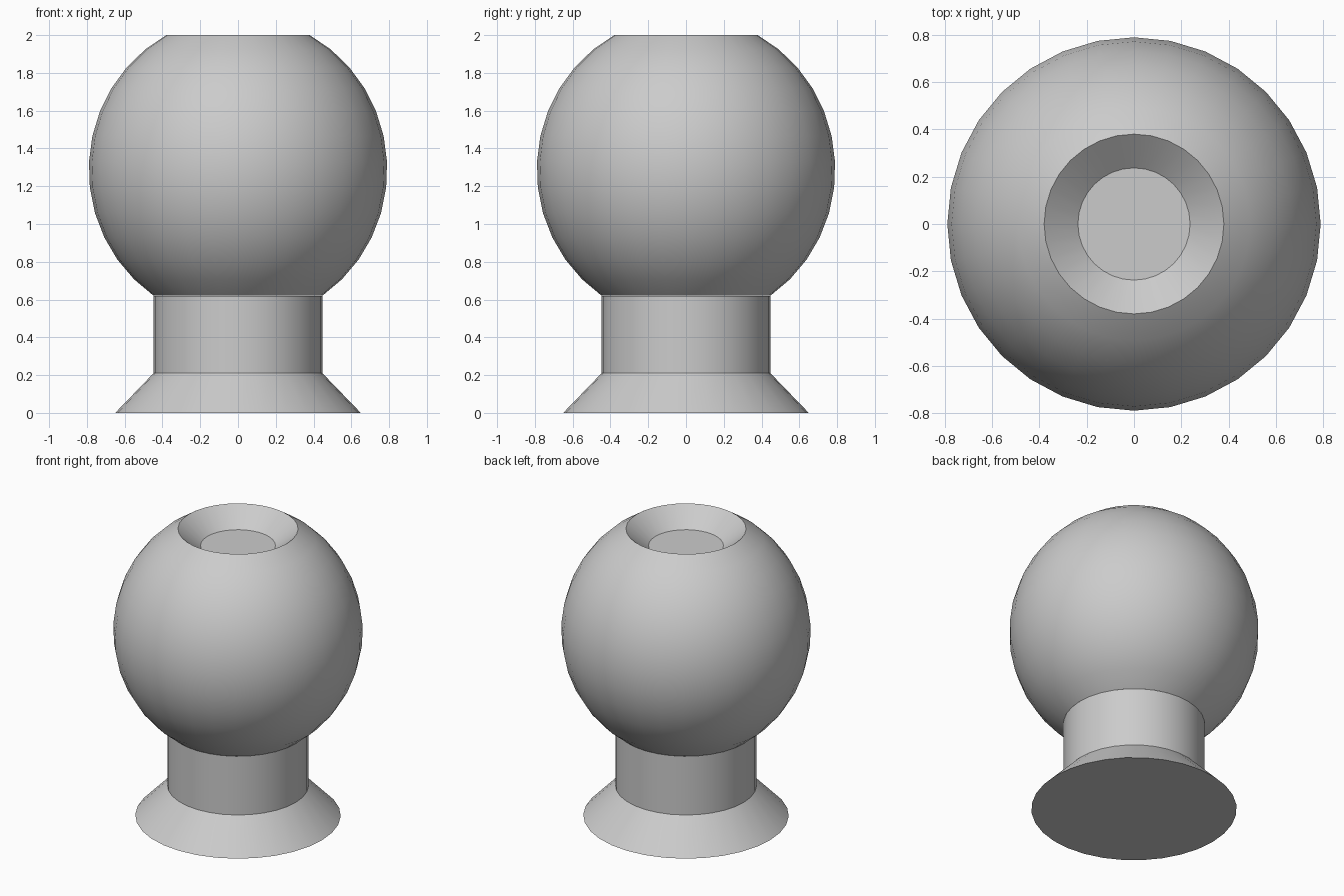
import bpy, bmesh, math

old = bpy.data.objects.get("Cube")
if old:
    bpy.data.objects.remove(old, do_unlink=True)

SEGMENTS = 32
NECK_R = 0.447

grey = bpy.data.materials.new("plain grey")
grey.use_nodes = True
colour = (0.6, 0.6, 0.6, 1)
grey.diffuse_color = colour
grey.node_tree.nodes["Principled BSDF"].inputs["Base Color"].default_value = colour


def lathe(name, profile, cap_start=False, cap_end=False):
    """Turn (radius, height) points, listed from bottom to top, around the z axis."""
    bm = bmesh.new()
    rings = []
    for r, z in profile:
        rings.append([bm.verts.new((r * math.cos(a), r * math.sin(a), z))
                      for a in (math.tau * i / SEGMENTS for i in range(SEGMENTS))])
    for low, high in zip(rings, rings[1:]):
        for i in range(SEGMENTS):
            j = (i + 1) % SEGMENTS
            bm.faces.new((low[i], low[j], high[j], high[i]))
    if cap_start:
        bm.faces.new(rings[0][::-1])
    if cap_end:
        bm.faces.new(rings[-1])
    mesh = bpy.data.meshes.new(name)
    bm.to_mesh(mesh)
    bm.free()
    mesh.materials.append(grey)
    obj = bpy.data.objects.new(name, mesh)
    bpy.context.collection.objects.link(obj)
    bpy.ops.object.select_all(action="DESELECT")
    obj.select_set(True)
    bpy.context.view_layer.objects.active = obj
    bpy.ops.object.shade_smooth_by_angle(angle=math.radians(30))
    return obj


# Flared foot and straight neck
lathe("foot_and_neck", [(0.65, 0), (NECK_R, 0.21), (NECK_R, 0.62)], cap_start=True)

# Round body, cut off at neck and rim, with a conical dish sunk in its top
RADIUS, HALF_HEIGHT, CENTRE = 0.79, 0.811, 1.289
start = -math.acos(NECK_R / RADIUS)
end = math.acos(0.38 / RADIUS)
steps = 12
body = []
for k in range(steps + 1):
    t = start + (end - start) * k / steps
    body.append((RADIUS * math.cos(t), CENTRE + HALF_HEIGHT * math.sin(t)))
lathe("round_body", body + [(0.237, 1.883)], cap_end=True)
